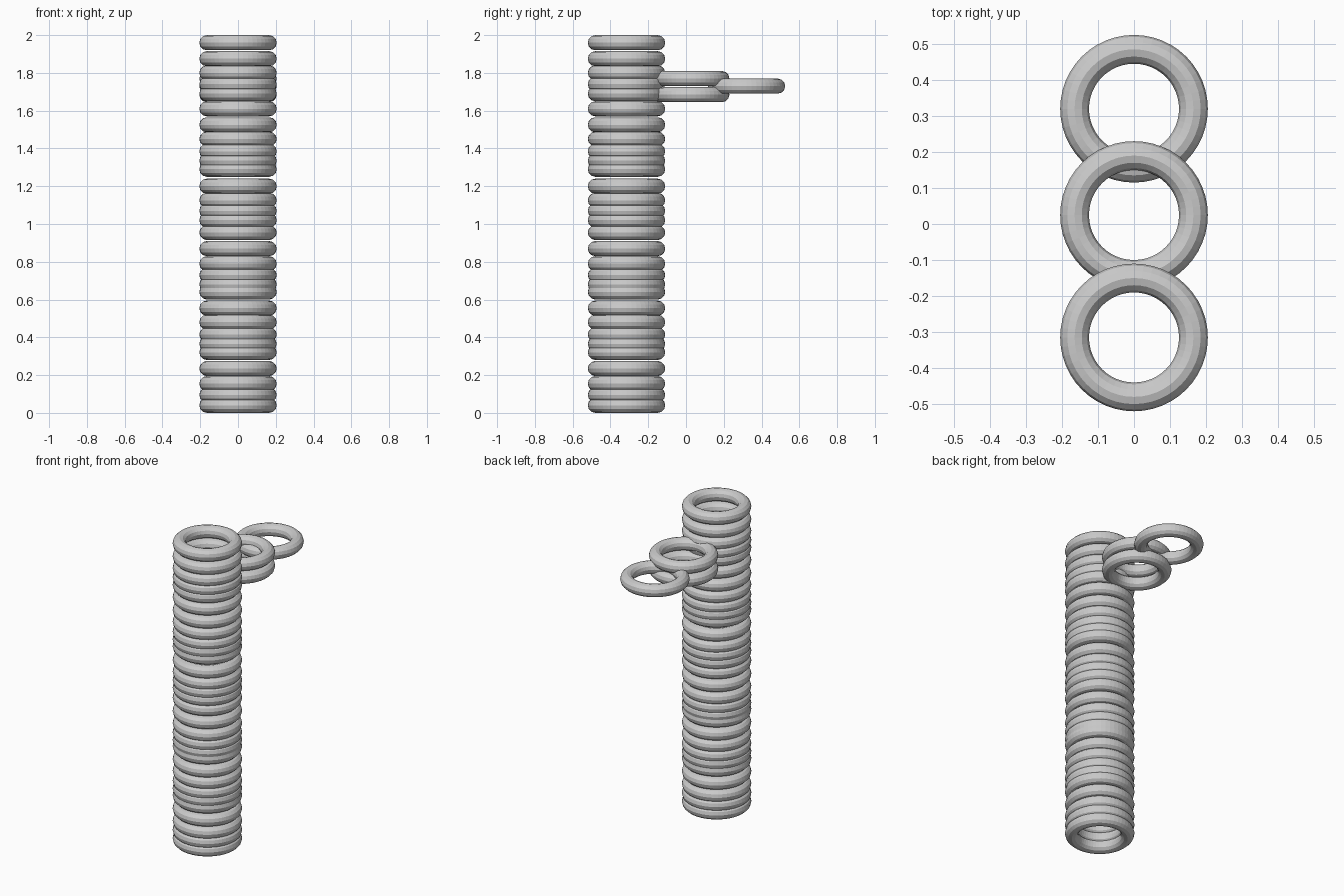
import bpy

cube = bpy.data.objects.get("Cube")
if cube:
    bpy.data.objects.remove(cube, do_unlink=True)

RING_RADIUS = 0.165
TUBE_RADIUS = 0.04


def add_ring(name, y, z):
    bpy.ops.mesh.primitive_torus_add(
        major_radius=RING_RADIUS, minor_radius=TUBE_RADIUS,
        major_segments=48, minor_segments=12, location=(0, y, z))
    bpy.context.object.name = name


# Tall column of stacked rings, in groups from top to bottom
column_groups = [
    (1.96, 1.875, 1.80, 1.74, 1.69, 1.61),
    (1.525, 1.45, 1.385, 1.335, 1.29),
    (1.20, 1.125, 1.07, 1.02, 0.955),
    (0.87, 0.79, 0.73, 0.68, 0.64),
    (0.555, 0.48, 0.415, 0.365, 0.32),
    (0.235, 0.155, 0.095, 0.04),
]
for group, heights in enumerate(column_groups, 1):
    for index, z in enumerate(heights, 1):
        add_ring(f"column_ring_{group}_{index}", -0.315, z)

# Chain links reaching out behind the column
add_ring("upper_link", 0.025, 1.77)
add_ring("lower_link", 0.025, 1.685)
add_ring("end_link", 0.32, 1.73)
